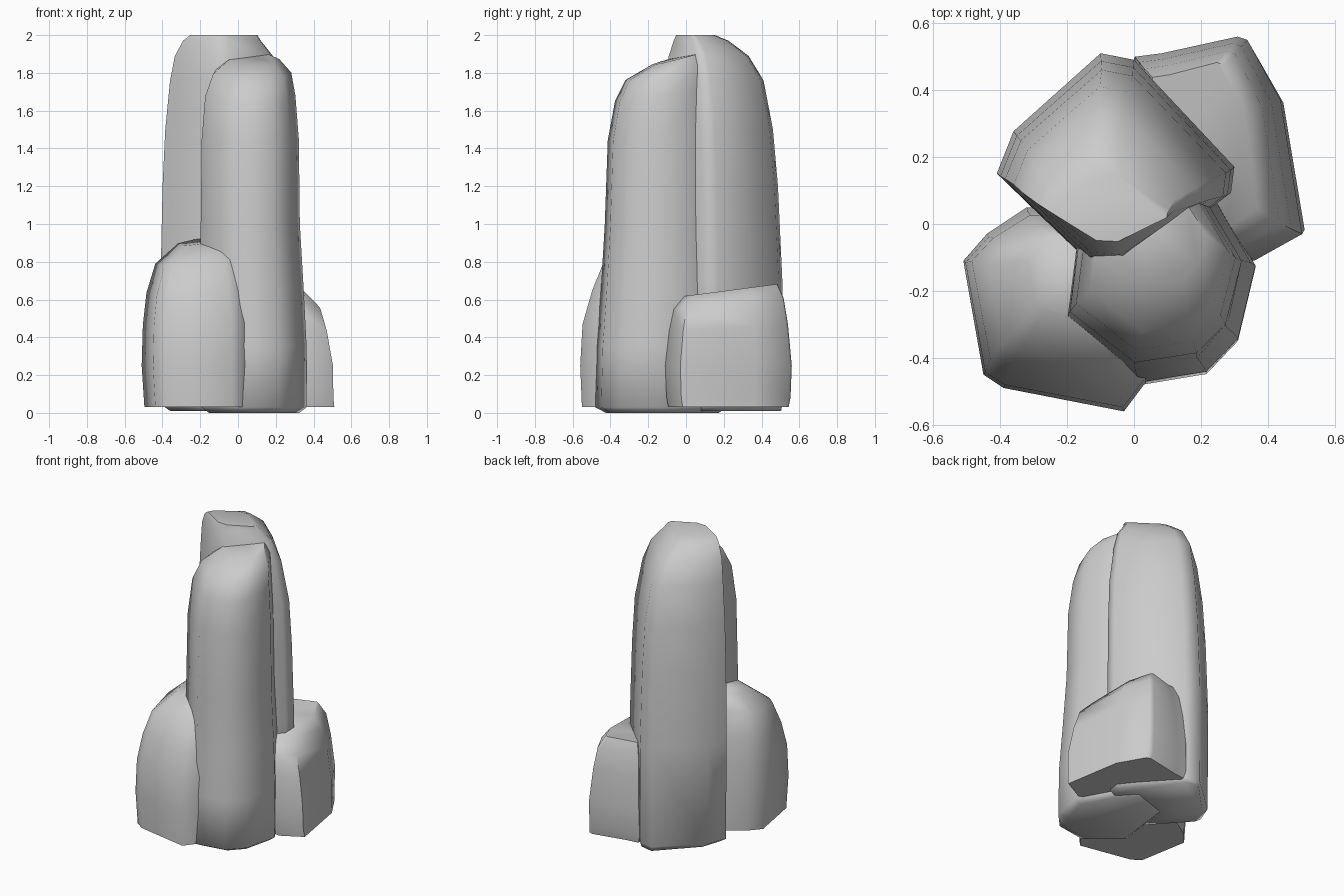
import bpy, bmesh, math

if "Cube" in bpy.data.objects:
    bpy.data.objects.remove(bpy.data.objects["Cube"])


def rock(name, outline, rings, tilt=(0, 0), tilt_from=1.0):
    """Loft an outline through rings of (z, scale_x, scale_y, shift_x, shift_y)."""
    xs, ys = [p[0] for p in outline], [p[1] for p in outline]
    cx, cy = (min(xs) + max(xs)) / 2, (min(ys) + max(ys)) / 2
    bm = bmesh.new()
    loops = []
    for z, sx, sy, dx, dy in rings:
        k = max(0, min(1, (z - tilt_from) / (rings[-1][0] - tilt_from)))
        loop = []
        for x, y in outline:
            px, py = (x - cx) * sx, (y - cy) * sy
            loop.append(bm.verts.new((cx + dx + px, cy + dy + py,
                                      z + k * (tilt[0] * px + tilt[1] * py))))
        loops.append(loop)
    n = len(outline)
    for a, b in zip(loops, loops[1:]):
        for i in range(n):
            j = (i + 1) % n
            bm.faces.new((a[i], a[j], b[j], b[i]))
    bm.faces.new(loops[0])
    bm.faces.new(loops[-1])
    bmesh.ops.recalc_face_normals(bm, faces=bm.faces)
    me = bpy.data.meshes.new(name)
    bm.to_mesh(me)
    bm.free()
    ob = bpy.data.objects.new(name, me)
    bpy.context.collection.objects.link(ob)
    bpy.ops.object.select_all(action='DESELECT')
    ob.select_set(True)
    bpy.context.view_layer.objects.active = ob
    bpy.ops.object.shade_smooth_by_angle(angle=math.radians(65))
    return ob


# Tallest pillar at the back
rock("tall_rear_pillar",
     [(-.41, .15), (-.36, .28), (-.10, .52), (0, .50), (.30, .17),
      (.29, .09), (0, -.14), (-.13, -.13)],
     [(0.01, .85, .95, 0, 0), (.04, .98, .97, 0, 0), (.7, 1, .97, 0, 0),
      (1.2, .97, .93, 0, -.01), (1.5, .93, .88, 0, -.02),
      (1.76, .83, .79, -.01, -.04), (1.89, .73, .64, -.02, -.07),
      (1.97, .58, .44, -.03, -.11), (2.0, .50, .31, -.02, -.14)])

# Front pillar, its top sloping down toward the front and running into the rear one
rock("front_pillar",
     [(-.20, -.27), (0, -.43), (.19, -.40), (.28, -.31), (.33, -.11),
      (.22, .08), (.10, .20), (-.15, .12)],
     [(0, .9, .95, .02, -.01), (.03, 1.05, 1.1, .02, -.02),
      (.35, 1.05, 1.09, .02, -.015), (.65, 1.03, 1.05, .01, -.005),
      (1.0, .99, 1, 0, 0), (1.45, .97, .95, 0, 0),
      (1.69, .90, .86, .0, .01), (1.81, .78, .75, .01, .03),
      (1.88, .5, .45, .02, .08)],
     tilt=(-.05, .25), tilt_from=1.4)

# Low boulder at front left, leaning into the front pillar
rock("front_left_boulder",
     [(-.51, -.11), (-.45, -.45), (-.39, -.49), (-.03, -.56), (.03, -.48),
      (.12, -.38), (.05, -.15), (-.15, .05), (-.32, .05), (-.44, -.03)],
     [(.03, .97, .97, .005, 0), (.25, 1, 1, 0, 0), (.47, .98, .96, 0, 0),
      (.65, .92, .86, .0, .02), (.81, .77, .70, .0, .035),
      (.91, .42, .40, .01, .09)],
     tilt=(.15, .12), tilt_from=.4)

# Low boulder at back right
rock("rear_right_boulder",
     [(0, .50), (.08, .51), (.31, .56), (.34, .55), (.44, .37), (.505, -.03),
      (.36, -.11), (.15, -.05), (0, .25)],
     [(.03, .98, .95, .01, 0), (.08, 1, .98, 0, 0), (.25, .99, 1, 0, 0),
      (.45, .90, .94, -.01, 0), (.58, .80, .87, -.02, 0),
      (.65, .62, .74, -.04, .01)],
     tilt=(0, .13), tilt_from=.3)
